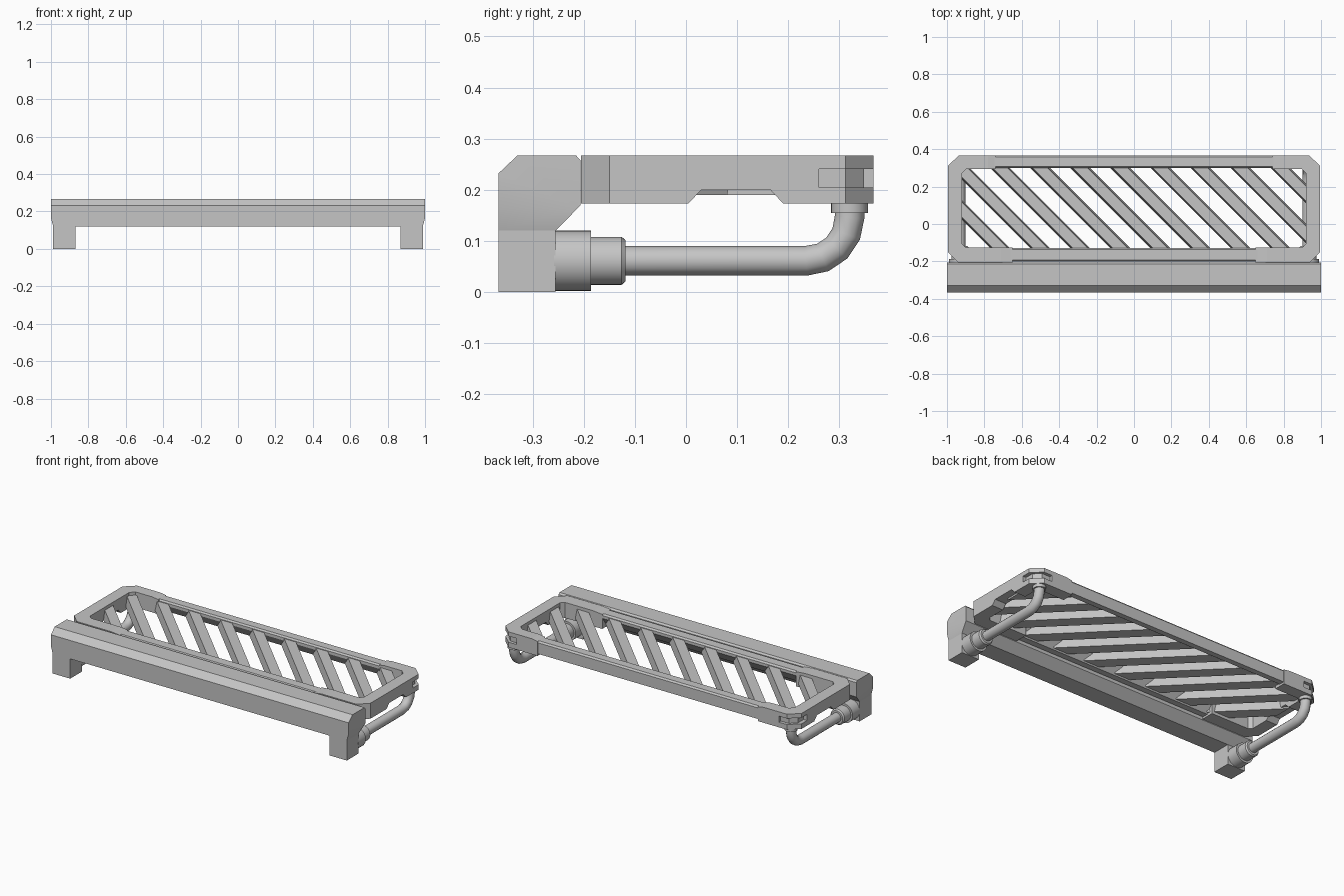
import bpy, bmesh, math
from mathutils import Vector, Matrix

cube = bpy.data.objects.get("Cube")
if cube:
    bpy.data.objects.remove(cube, do_unlink=True)

grey = bpy.data.materials.new("plain grey")
grey.use_nodes = True
grey.diffuse_color = (0.56, 0.56, 0.56, 1)
grey.node_tree.nodes["Principled BSDF"].inputs["Base Color"].default_value = (0.56, 0.56, 0.56, 1)


def finish(name, bm, smooth=False):
    bmesh.ops.recalc_face_normals(bm, faces=bm.faces)
    mesh = bpy.data.meshes.new(name)
    bm.to_mesh(mesh)
    bm.free()
    mesh.materials.append(grey)
    ob = bpy.data.objects.new(name, mesh)
    bpy.context.collection.objects.link(ob)
    activate(ob)
    if smooth:
        bpy.ops.object.shade_smooth_by_angle(angle=math.radians(35))
    return ob


def activate(ob):
    bpy.ops.object.select_all(action='DESELECT')
    ob.select_set(True)
    bpy.context.view_layer.objects.active = ob


def prism(points, vector):
    """Extrude a flat outline along a vector."""
    bm = bmesh.new()
    face = bm.faces.new([bm.verts.new(p) for p in points])
    new = bmesh.ops.extrude_face_region(bm, geom=[face])["geom"]
    bmesh.ops.translate(bm, vec=vector, verts=[v for v in new if isinstance(v, bmesh.types.BMVert)])
    bmesh.ops.recalc_face_normals(bm, faces=bm.faces)
    return bm


def bar(profile, x0, x1):
    """Run a y-z profile along x."""
    return prism([(x0, y, z) for y, z in profile], (x1 - x0, 0, 0))


def box(x0, x1, y0, y1, z0, z1):
    return bar([(y0, z0), (y1, z0), (y1, z1), (y0, z1)], x0, x1)


def plate(outline, s, z0, z1):
    """Extrude an x-y outline upward, on the side given by s."""
    return prism([(px * s, py, z0) for px, py in outline], (0, 0, z1 - z0))


def split(bm, co, no, clear=False):
    bmesh.ops.bisect_plane(bm, geom=bm.verts[:] + bm.edges[:] + bm.faces[:],
                           plane_co=co, plane_no=no, clear_outer=clear)


def cylinder(centre, radius, tip, depth, axis='Z'):
    bm = bmesh.new()
    m = Matrix.Translation(centre)
    if axis == 'Y':
        m = m @ Matrix.Rotation(-math.pi / 2, 4, 'X')
    bmesh.ops.create_cone(bm, cap_ends=True, segments=32, radius1=radius,
                          radius2=tip, depth=depth, matrix=m)
    return bm


def cut(ob, cutter):
    cutter.hide_render = True
    mod = ob.modifiers.new("cut", 'BOOLEAN')
    mod.object, mod.operation, mod.solver = cutter, 'DIFFERENCE', 'EXACT'
    activate(ob)
    bpy.ops.object.modifier_apply(modifier=mod.name)
    bpy.data.objects.remove(cutter, do_unlink=True)


# Front beam, slightly drawn in at the bottom of its ends
beam_profile = [(-.367, .12), (-.367, .232), (-.33, .267), (-.215, .267),
                (-.206, .257), (-.206, .17), (-.255, .12)]
bm = bar(beam_profile, -1, 1)
split(bm, (0, 0, .165), (0, 0, 1))
for v in bm.verts:
    if v.co.z < .13:
        v.co.x *= .988
finish("front_beam", bm, True)

# Long frame rails with chamfered tops and an undercut inner side
rail_profile = [(.033, .185), (0, .185), (0, .252), (.008, .262), (.058, .262), (.065, .252), (.065, .235)]
finish("back_rail", bar([(.365 - d, z) for d, z in rail_profile], -.76, .76))
finish("front_rail", bar([(d * 1.1 - .2, z) for d, z in rail_profile], -.68, .68))

# Diagonal slats with sloped sides, trimmed where they enter the frame
slat_profile = [(-.037, .19), (.037, .19), (.028, .248), (-.028, .248)]
trims = [((.95, 0, 0), (1, 0, 0)), ((-.95, 0, 0), (-1, 0, 0)),
         ((0, .325, 0), (0, 1, 0)), ((0, -.155, 0), (0, -1, 0))]
for i in range(-1, 9):
    bm = bar(slat_profile, -.6, .6)
    centre = Vector((-.71 + .214 * i, .08, 0))
    bm.transform(Matrix.Translation(centre) @ Matrix.Rotation(-math.pi / 4, 4, 'Z'))
    for co, no in trims:
        split(bm, co, no, True)
        bmesh.ops.holes_fill(bm, edges=bm.edges[:])
    finish(f"slat_{i + 2}", bm)

bracket_outline = [(.74, .367), (.935, .367), (.995, .312), (.995, -.15), (.94, -.205), (.65, -.205),
                   (.65, -.125), (.9, -.125), (.92, -.105), (.92, .27), (.895, .295), (.74, .295)]
core_outline = [(.92, .25), (.972, .25), (.972, .312), (.935, .348), (.87, .348),
                (.87, .295), (.895, .295), (.92, .27)]
notch_profile = [(0, .168), (.03, .2), (.165, .2), (.195, .168)]

for side, s in (("left", 1), ("right", -1)):
    x = .93 * s

    # End bracket whose tips slope down to the rails
    bm = plate(bracket_outline, s, .173, .267)
    for px in (.78, .71):
        split(bm, (px * s, 0, 0), (1, 0, 0))
    for v in bm.verts:
        tip = .75 if v.co.y > 0 else .66
        if v.co.z > .2 and abs(v.co.x) < tip:
            v.co.z -= .006
    bracket = finish(f"{side}_bracket", bm)
    cut(bracket, finish("notch_cutter", bar(notch_profile, s * .8, s * 1.1)))

    # Slot around the back corner with the pipe fitting inside it
    cut(bracket, finish("slot_cutter", box(s * .88, s * 1.1, .26, .4, .204, .241)))
    finish(f"{side}_fitting", plate(core_outline, s, .2, .245))

    # Foot with pipe socket
    finish(f"{side}_foot", box(s * .87, s * .988, -.367, -.255, 0, .121))
    finish(f"{side}_socket", cylinder((x, -.222, .061), .059, .059, .072, 'Y'), True)
    finish(f"{side}_sleeve", cylinder((x, -.157, .061), .047, .047, .062, 'Y'), True)
    finish(f"{side}_sleeve_lip", cylinder((x, -.122, .061), .047, .04, .008, 'Y'), True)
    finish(f"{side}_collar", cylinder((x, .32, .165), .036, .036, .02), True)

    # Bent support pipe
    path = [(x, -.13, .061)]
    for k in range(5):
        a = k * math.pi / 8
        path.append((x, .235 + .085 * math.sin(a), .146 - .085 * math.cos(a)))
    path.append((x, .32, .18))
    curve = bpy.data.curves.new(f"{side}_pipe", 'CURVE')
    curve.dimensions = '3D'
    curve.bevel_depth, curve.bevel_resolution, curve.use_fill_caps = .029, 4, True
    spline = curve.splines.new('POLY')
    spline.points.add(len(path) - 1)
    for point, co in zip(spline.points, path):
        point.co = (*co, 1)
    curve.materials.append(grey)
    pipe = bpy.data.objects.new(f"{side}_pipe", curve)
    bpy.context.collection.objects.link(pipe)
    activate(pipe)
    bpy.ops.object.convert(target='MESH')
    bpy.ops.object.shade_smooth_by_angle(angle=math.radians(35))
